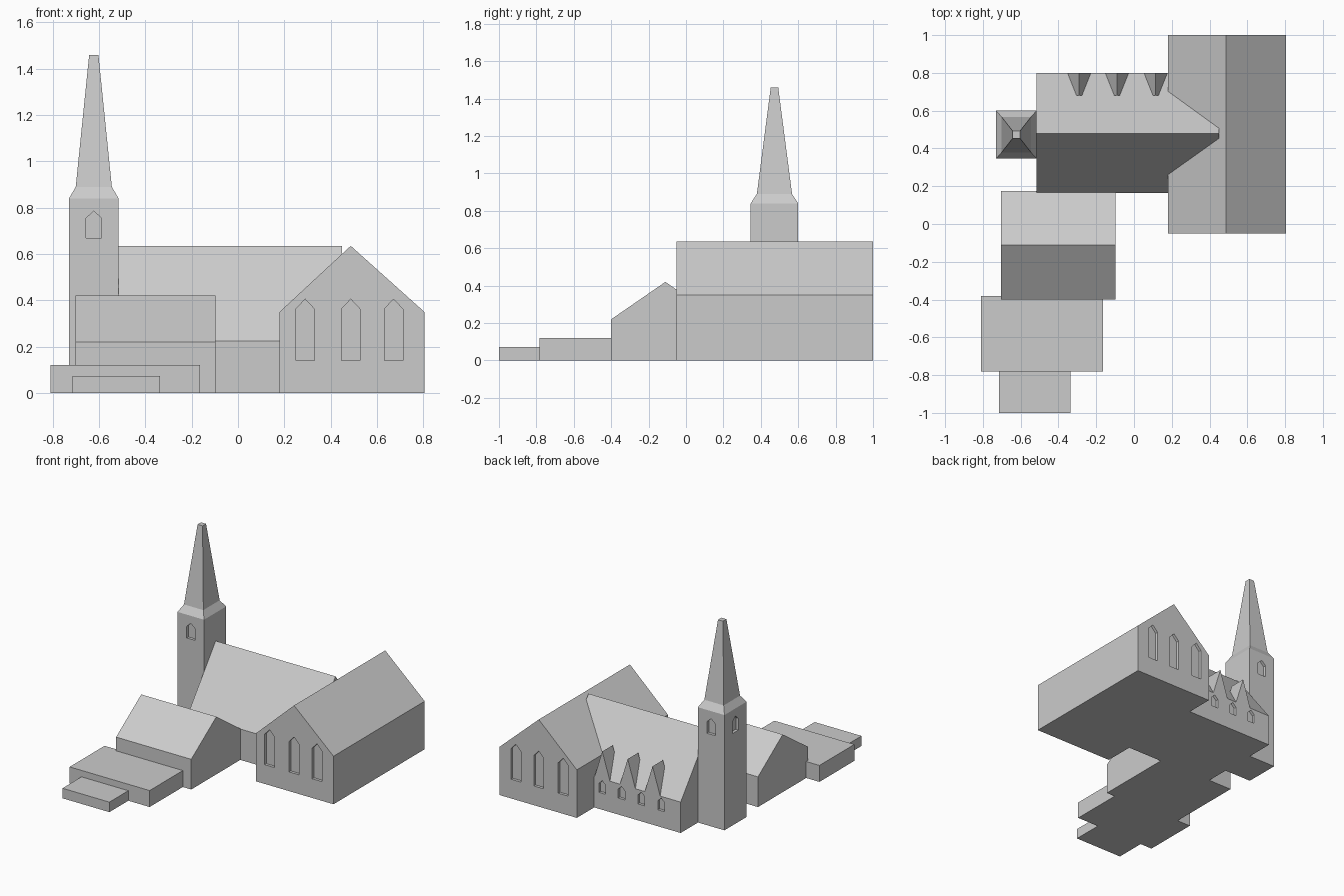
import bpy, bmesh

if "Cube" in bpy.data.objects:
    bpy.data.objects.remove(bpy.data.objects["Cube"])

stone = bpy.data.materials.new("pale grey stone")
stone.diffuse_color = (0.6, 0.6, 0.6, 1)
stone.use_nodes = True
stone.node_tree.nodes["Principled BSDF"].inputs["Base Color"].default_value = stone.diffuse_color


def to_object(name, bm):
    bmesh.ops.recalc_face_normals(bm, faces=bm.faces)
    mesh = bpy.data.meshes.new(name)
    bm.to_mesh(mesh)
    bm.free()
    mesh.materials.append(stone)
    obj = bpy.data.objects.new(name, mesh)
    bpy.context.collection.objects.link(obj)
    return obj


def loft(bm, rings):
    """Closed solid through rings with equal point counts."""
    loops = [[bm.verts.new(p) for p in ring] for ring in rings]
    n = len(loops[0])
    for low, high in zip(loops, loops[1:]):
        for i in range(n):
            j = (i + 1) % n
            bm.faces.new((low[i], low[j], high[j], high[i]))
    bm.faces.new(loops[0][::-1])
    bm.faces.new(loops[-1])


def prism(bm, profile, axis, a, b):
    """Extrude a (horizontal, z) profile along x or y from a to b."""
    if axis == 'x':
        loft(bm, [[(t, h, z) for h, z in profile] for t in (a, b)])
    else:
        loft(bm, [[(h, t, z) for h, z in profile] for t in (a, b)])


def gable(lo, hi, eave, ridge, mid, base=0.0):
    return [(lo, base), (hi, base), (hi, eave), (mid, ridge), (lo, eave)]


def lancet(centre, width, sill, spring, top):
    w = width / 2
    return gable(centre - w, centre + w, spring, top, centre, sill)


def solid(name, profile, axis, a, b):
    bm = bmesh.new()
    prism(bm, profile, axis, a, b)
    return to_object(name, bm)


def cut_windows(obj, windows, depth=0.02):
    """Recess pointed windows: (profile, axis, wall position, outward sign)."""
    bm = bmesh.new()
    for profile, axis, wall, sign in windows:
        prism(bm, profile, axis, wall - sign * depth, wall + sign * 0.03)
    cutter = to_object(obj.name + "_window_cutter", bm)
    cutter.hide_render = True
    mod = obj.modifiers.new("windows", 'BOOLEAN')
    mod.operation = 'DIFFERENCE'
    mod.solver = 'EXACT'
    mod.object = cutter
    bpy.context.view_layer.update()
    graph = bpy.context.evaluated_depsgraph_get()
    mesh = bpy.data.meshes.new_from_object(obj.evaluated_get(graph))
    obj.modifiers.clear()
    obj.data = mesh
    bpy.data.objects.remove(cutter)


# Cross hall with three tall windows in each gable
hall = solid("cross_hall", gable(0.18, 0.805, 0.35, 0.635, 0.487), 'y', -0.05, 1.0)
cut_windows(hall, [(lancet(x, 0.08, 0.14, 0.362, 0.405), 'y', wall, s)
                   for x in (0.29, 0.487, 0.672)
                   for wall, s in ((-0.05, -1), (1.0, 1))])

# Nave running into the hall roof, small windows on the back
nave = solid("nave", gable(0.165, 0.80, 0.225, 0.635, 0.48), 'x', -0.517, 0.45)
cut_windows(nave, [(lancet(x, 0.055, 0.12, 0.185, 0.212), 'y', 0.80, 1)
                   for x in (-0.36, -0.2, -0.04, 0.115)])

# Steep dormer gables on the back roof slope
for i, x in enumerate((-0.29, -0.09, 0.115)):
    solid(f"dormer_{i + 1}", [(x - 0.062, 0.225), (x + 0.062, 0.225), (x, 0.425)],
          'y', 0.68, 0.80)

# Tower with splayed collar and tapering spire
bm = bmesh.new()
rings = []
for z, hx, hy in ((0, 0.107, 0.127), (0.84, 0.107, 0.127),
                  (0.89, 0.078, 0.094), (1.46, 0.02, 0.02)):
    rings.append([(-0.623 + sx * hx, 0.473 + sy * hy, z)
                  for sx, sy in ((-1, -1), (1, -1), (1, 1), (-1, 1))])
loft(bm, rings)
tower = to_object("tower_and_spire", bm)
front = lancet(-0.623, 0.066, 0.67, 0.755, 0.785)
side = lancet(0.473, 0.066, 0.67, 0.755, 0.785)
cut_windows(tower, [(front, 'y', 0.346, -1), (front, 'y', 0.60, 1),
                    (side, 'x', -0.73, -1)])

# Gabled annexe and stepped flat-roofed extensions
solid("annexe", gable(-0.40, 0.175, 0.22, 0.42, -0.11), 'x', -0.703, -0.097)
for name, x0, x1, y0, y1, h in (("flat_extension", -0.81, -0.165, -0.782, -0.38, 0.12),
                                ("porch", -0.715, -0.337, -1.0, -0.78, 0.073)):
    solid(name, [(x0, 0), (x1, 0), (x1, h), (x0, h)], 'y', y0, y1)
